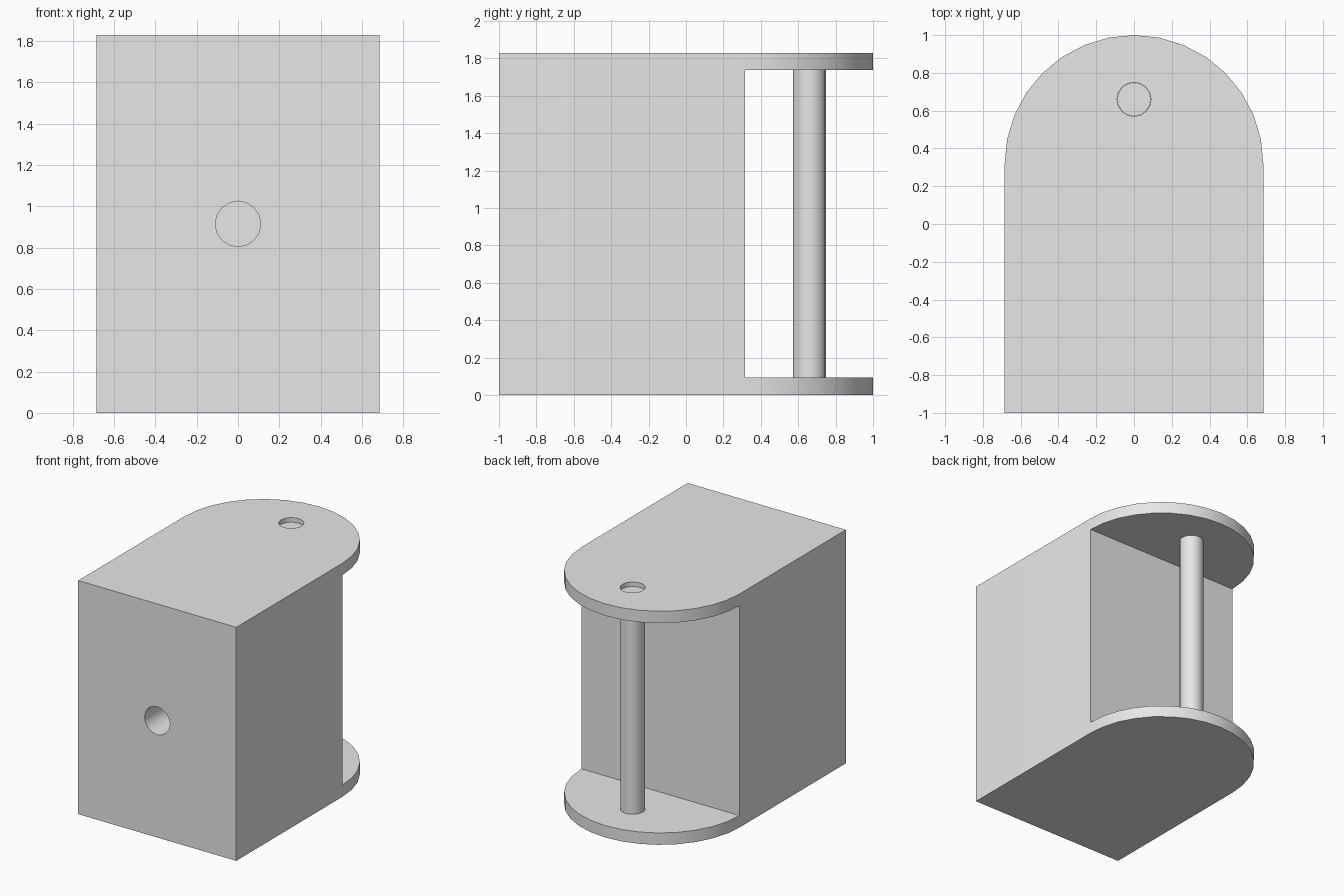
import bpy, bmesh, math
from mathutils import Matrix, Vector

cube = bpy.data.objects.get("Cube")
if cube:
    bpy.data.objects.remove(cube, do_unlink=True)

HALF_W, HEIGHT, PLATE = 0.685, 1.83, 0.093
ARC_Y = 1 - HALF_W            # centre of the rounded end and back of the block
PIN_Y = 0.66

grey = bpy.data.materials.new("light_grey")
grey.use_nodes = True
grey.diffuse_color = (0.8, 0.8, 0.8, 1)
grey.node_tree.nodes["Principled BSDF"].inputs["Base Color"].default_value = (0.8, 0.8, 0.8, 1)


def finish(name, bm):
    bmesh.ops.recalc_face_normals(bm, faces=bm.faces)
    mesh = bpy.data.meshes.new(name)
    bm.to_mesh(mesh)
    bm.free()
    mesh.materials.append(grey)
    obj = bpy.data.objects.new(name, mesh)
    bpy.context.collection.objects.link(obj)
    return obj


def extrude_profile(name, points, height):
    bm = bmesh.new()
    face = bm.faces.new([bm.verts.new((x, y, 0)) for x, y in points])
    out = bmesh.ops.extrude_face_region(bm, geom=[face])
    verts = [v for v in out["geom"] if isinstance(v, bmesh.types.BMVert)]
    bmesh.ops.translate(bm, verts=verts, vec=(0, 0, height))
    return finish(name, bm)


def cylinder(name, radius, start, end):
    start, end = Vector(start), Vector(end)
    axis = end - start
    matrix = Matrix.Translation((start + end) / 2) @ axis.to_track_quat('Z', 'Y').to_matrix().to_4x4()
    bm = bmesh.new()
    bmesh.ops.create_cone(bm, cap_ends=True, segments=16, radius1=radius,
                          radius2=radius, depth=axis.length, matrix=matrix)
    return finish(name, bm)


def box(name, low, high):
    low, high = Vector(low), Vector(high)
    bm = bmesh.new()
    bmesh.ops.create_cube(bm, size=1, matrix=Matrix.Translation((low + high) / 2)
                          @ Matrix.Diagonal((*(high - low), 1)))
    return finish(name, bm)


def smooth(obj):
    bpy.ops.object.select_all(action='DESELECT')
    obj.select_set(True)
    bpy.context.view_layer.objects.active = obj
    bpy.ops.object.shade_smooth_by_angle(angle=math.radians(35))


# Housing: square front, rounded back
arc = [(HALF_W * math.cos(math.pi * i / 16), ARC_Y + HALF_W * math.sin(math.pi * i / 16))
       for i in range(17)]
housing = extrude_profile("housing", [(-HALF_W, -1), (HALF_W, -1)] + arc, HEIGHT)

# Slot between the plates, pin hole in the top plate, blind hole in the front
cutters = [
    box("slot_cutter", (-1, ARC_Y, PLATE), (1, 1.2, HEIGHT - PLATE)),
    cylinder("pin_hole_cutter", 0.09, (0, PIN_Y, HEIGHT - PLATE - 0.1), (0, PIN_Y, HEIGHT + 0.1)),
    cylinder("front_hole_cutter", 0.11, (0, -1.1, HEIGHT / 2), (0, -0.45, HEIGHT / 2)),
]
bpy.context.view_layer.objects.active = housing
for cutter in cutters:
    mod = housing.modifiers.new(cutter.name, 'BOOLEAN')
    mod.operation, mod.solver, mod.object = 'DIFFERENCE', 'EXACT', cutter
    bpy.ops.object.modifier_apply(modifier=mod.name)
for cutter in cutters:
    bpy.data.objects.remove(cutter, do_unlink=True)
smooth(housing)

# Pin, recessed slightly below the top plate
pin = cylinder("pin", 0.089, (0, PIN_Y, 0.04), (0, PIN_Y, HEIGHT - 0.035))
smooth(pin)
